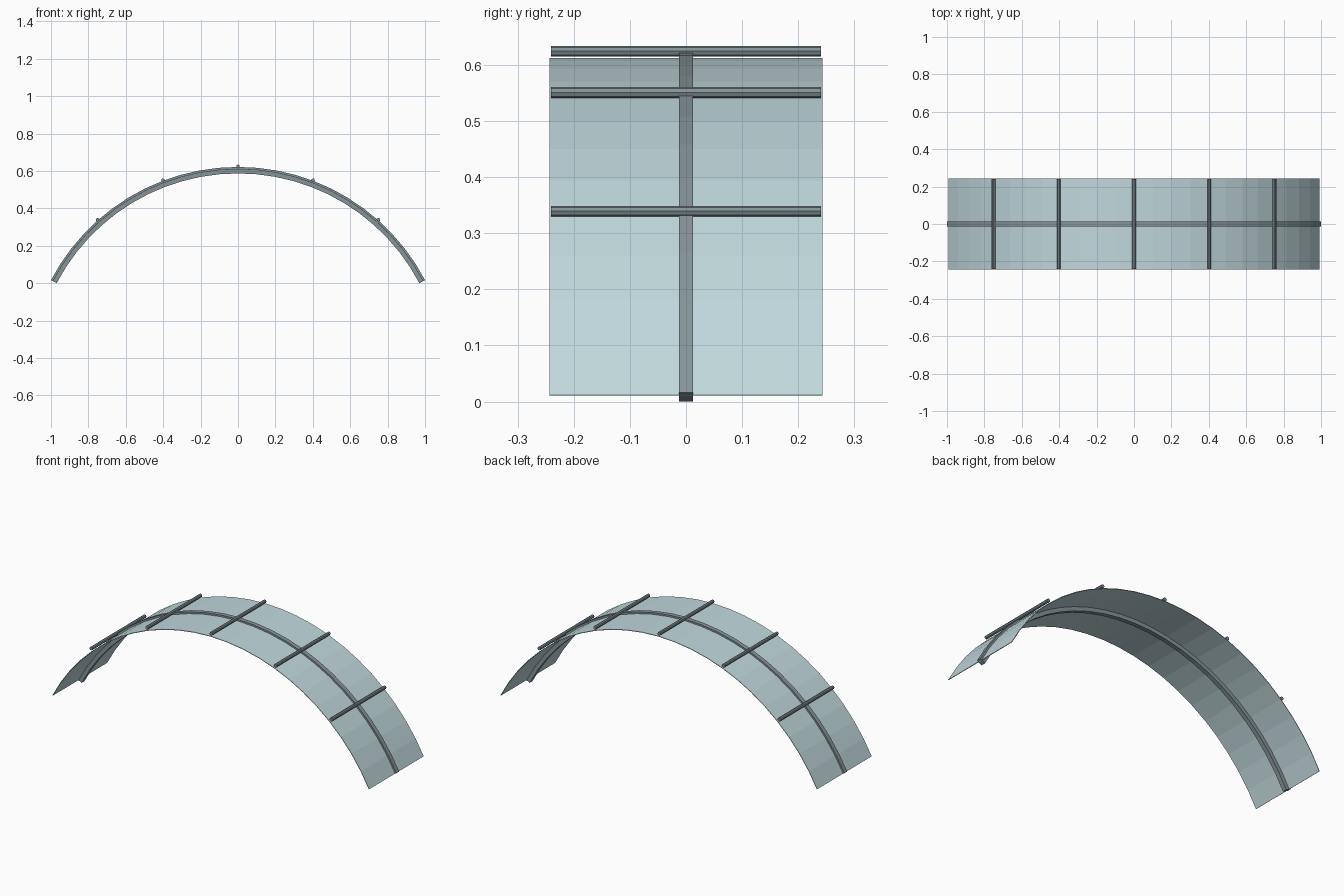
import bpy, bmesh, math
from mathutils import Matrix

if "Cube" in bpy.data.objects:
    bpy.data.objects.remove(bpy.data.objects["Cube"])

HALF = math.radians(62.35)   # half the arc angle
CZ = -0.5075                 # height of the arc centre
SEGS = 24


def material(name, rgb):
    m = bpy.data.materials.new(name)
    m.diffuse_color = (*rgb, 1)
    m.use_nodes = True
    m.node_tree.nodes["Principled BSDF"].inputs["Base Color"].default_value = m.diffuse_color
    return m


panel_mat = material("pale blue panel", (0.53, 0.69, 0.72))
frame_mat = material("grey frame", (0.235, 0.295, 0.315))


def finish(name, bm, mat):
    bmesh.ops.recalc_face_normals(bm, faces=bm.faces)
    me = bpy.data.meshes.new(name)
    bm.to_mesh(me)
    bm.free()
    me.materials.append(mat)
    ob = bpy.data.objects.new(name, me)
    bpy.context.collection.objects.link(ob)
    return ob


def arched_bar(name, r_in, r_out, half_width, mat):
    """Rectangular section swept along the arc."""
    bm = bmesh.new()
    rings = []
    for i in range(SEGS + 1):
        a = -HALF + 2 * HALF * i / SEGS
        section = [(r_in, -half_width), (r_out, -half_width),
                   (r_out, half_width), (r_in, half_width)]
        rings.append([bm.verts.new((r * math.sin(a), y, CZ + r * math.cos(a)))
                      for r, y in section])
    for p, q in zip(rings, rings[1:]):
        for k in range(4):
            n = (k + 1) % 4
            bm.faces.new((p[k], p[n], q[n], q[k]))
    bm.faces.new(rings[0])
    bm.faces.new(rings[-1])
    return finish(name, bm, mat)


# Thin curved sheet and the central rib through it
arched_bar("curved_panel", 1.1165, 1.1195, 0.2435, panel_mat)
arched_bar("arch_rib", 1.0945, 1.129, 0.0125, frame_mat)

# Cross bars lying over the sheet at even steps along the arc
for i in range(-2, 3):
    a = HALF * i / 3
    bm = bmesh.new()
    bmesh.ops.create_cone(bm, cap_ends=True, segments=8, radius1=0.0095,
                          radius2=0.0095, depth=0.481,
                          matrix=Matrix.Rotation(math.pi / 2, 4, 'X'))
    bar = finish(f"cross_bar_{i + 3}", bm, frame_mat)
    bar.location = (1.132 * math.sin(a), 0, CZ + 1.132 * math.cos(a))
